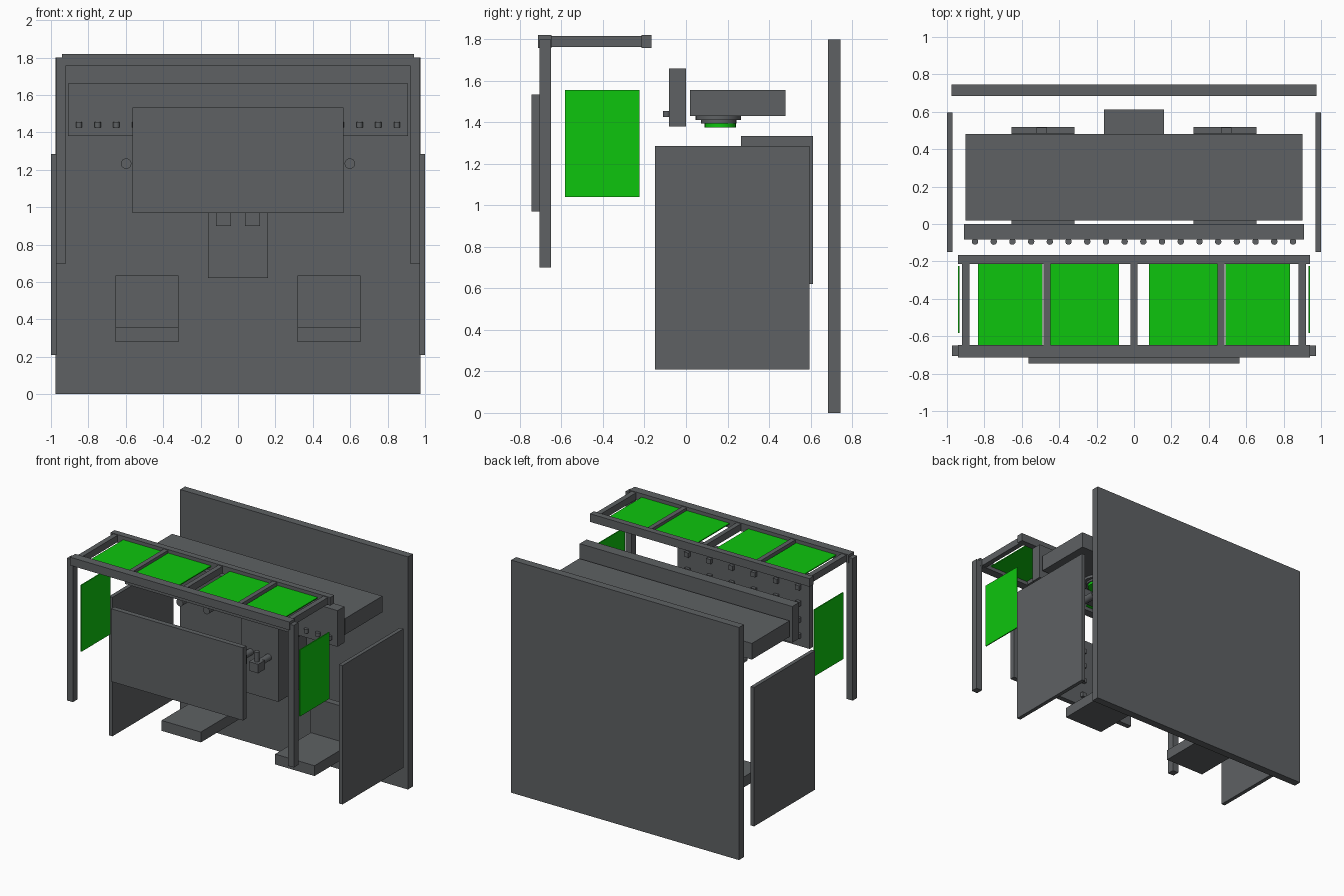
import bpy, bmesh, math
from mathutils import Matrix, Vector

if "Cube" in bpy.data.objects:
    bpy.data.objects.remove(bpy.data.objects["Cube"])


def material(name, rgb):
    m = bpy.data.materials.new(name)
    m.diffuse_color = (*rgb, 1)
    m.use_nodes = True
    m.node_tree.nodes["Principled BSDF"].inputs["Base Color"].default_value = m.diffuse_color
    return m


GREY = material("dark grey", (0.112, 0.12, 0.126))
GREEN = material("bright green", (0.004, 0.56, 0.004))


def finish(name, bm, mat):
    mesh = bpy.data.meshes.new(name)
    bm.to_mesh(mesh)
    bm.free()
    mesh.materials.append(mat)
    ob = bpy.data.objects.new(name, mesh)
    bpy.context.collection.objects.link(ob)
    return ob


def box(name, x, y, z, mat=GREY):
    """Box from (min, max) ranges."""
    bm = bmesh.new()
    size = [r[1] - r[0] for r in (x, y, z)]
    mid = Vector([(r[0] + r[1]) / 2 for r in (x, y, z)])
    bmesh.ops.create_cube(bm, size=1, matrix=Matrix.Translation(mid) @ Matrix.Diagonal((*size, 1)))
    return finish(name, bm, mat)


def rod(name, centre, r, length, axis="Z", mat=GREY, sides=24):
    bm = bmesh.new()
    rot = Matrix.Rotation(math.pi / 2, 4, "X") if axis == "Y" else Matrix.Identity(4)
    bmesh.ops.create_cone(bm, cap_ends=True, segments=sides, radius1=r, radius2=r, depth=length,
                          matrix=Matrix.Translation(centre) @ rot)
    for f in bm.faces:
        f.smooth = len(f.verts) == 4
    for e in bm.edges:
        e.smooth = all(len(f.verts) == 4 for f in e.link_faces)
    return finish(name, bm, mat)


def pair(name, x, y, z, mat=GREY):
    """Box mirrored left and right."""
    box(name + "_right", x, y, z, mat)
    box(name + "_left", (-x[1], -x[0]), y, z, mat)


# Cabin walls
box("back_wall", (-0.975, 0.975), (0.685, 0.745), (0, 1.8))
pair("side_wall", (0.97, 1.0), (-0.15, 0.595), (0.21, 1.285))

# Roof frame with posts and panes
box("roof_front_bar", (-0.94, 0.94), (-0.713, -0.647), (1.757, 1.82))
box("roof_back_bar", (-0.94, 0.94), (-0.215, -0.167), (1.757, 1.82))
box("roof_rib_centre", (-0.018, 0.018), (-0.65, -0.21), (1.762, 1.815))
pair("roof_rib_middle", (0.447, 0.483), (-0.65, -0.21), (1.762, 1.815))
pair("roof_rib_outer", (0.88, 0.92), (-0.65, -0.21), (1.762, 1.815))
pair("front_post", (0.92, 0.972), (-0.705, -0.65), (0.7, 1.8))
pair("roof_pane_inner", (0.08, 0.447), (-0.65, -0.21), (1.785, 1.793), GREEN)
pair("roof_pane_outer", (0.49, 0.833), (-0.65, -0.21), (1.785, 1.793), GREEN)
pair("side_pane", (0.932, 0.94), (-0.583, -0.225), (1.04, 1.555), GREEN)

# Front instrument panel with buttons on its inner face
box("front_panel", (-0.565, 0.565), (-0.745, -0.705), (0.97, 1.533))
for row in range(4):
    for col in range(6):
        cx, cz = -0.475 + col * 0.19, 1.43 - row * 0.125
        box("panel_button", (cx - 0.018, cx + 0.018), (-0.706, -0.68), (cz - 0.018, cz + 0.018))

# Overhead dashboard with a row of knobs
box("dashboard", (-0.91, 0.91), (-0.083, 0), (1.38, 1.66))
for i in range(18):
    rod("dashboard_knob", (-0.85 + i * 0.1, -0.094, 1.44), 0.017, 0.03)

# Overhead shelf and the lamps under it
box("overhead_shelf", (-0.9, 0.9), (0.02, 0.48), (1.43, 1.555))
for s in (-1, 1):
    rod("lamp_base", (s * 0.485, 0.155, 1.42), 0.11, 0.02)
    rod("lamp_ring", (s * 0.485, 0.158, 1.403), 0.085, 0.016)
    rod("lamp_glow", (s * 0.485, 0.165, 1.386), 0.075, 0.022, mat=GREEN)
    # Hand grips above each seat
    for x in (0.37, 0.598):
        rod("hand_grip", (s * x, 0.2, 1.233), 0.028, 0.12, "Y")

# Seats
pair("seat", (0.318, 0.655), (0.0, 0.518), (0.28, 0.36))
pair("seat_back", (0.318, 0.655), (0.435, 0.487), (0.36, 0.635))
pair("seat_support", (0.465, 0.52), (0.487, 0.515), (0.36, 0.6))

# Centre console with two control arms
box("centre_console", (-0.16, 0.16), (0.265, 0.613), (0.62, 1.335))
for s in (-1, 1):
    rod("control_arm", (s * 0.077, 0.2, 0.945), 0.025, 0.16, "Y")
    rod("control_stick", (s * 0.077, 0.12, 1.0), 0.018, 0.09)
pair("control_block", (0.037, 0.117), (0.08, 0.16), (0.9, 0.97))
